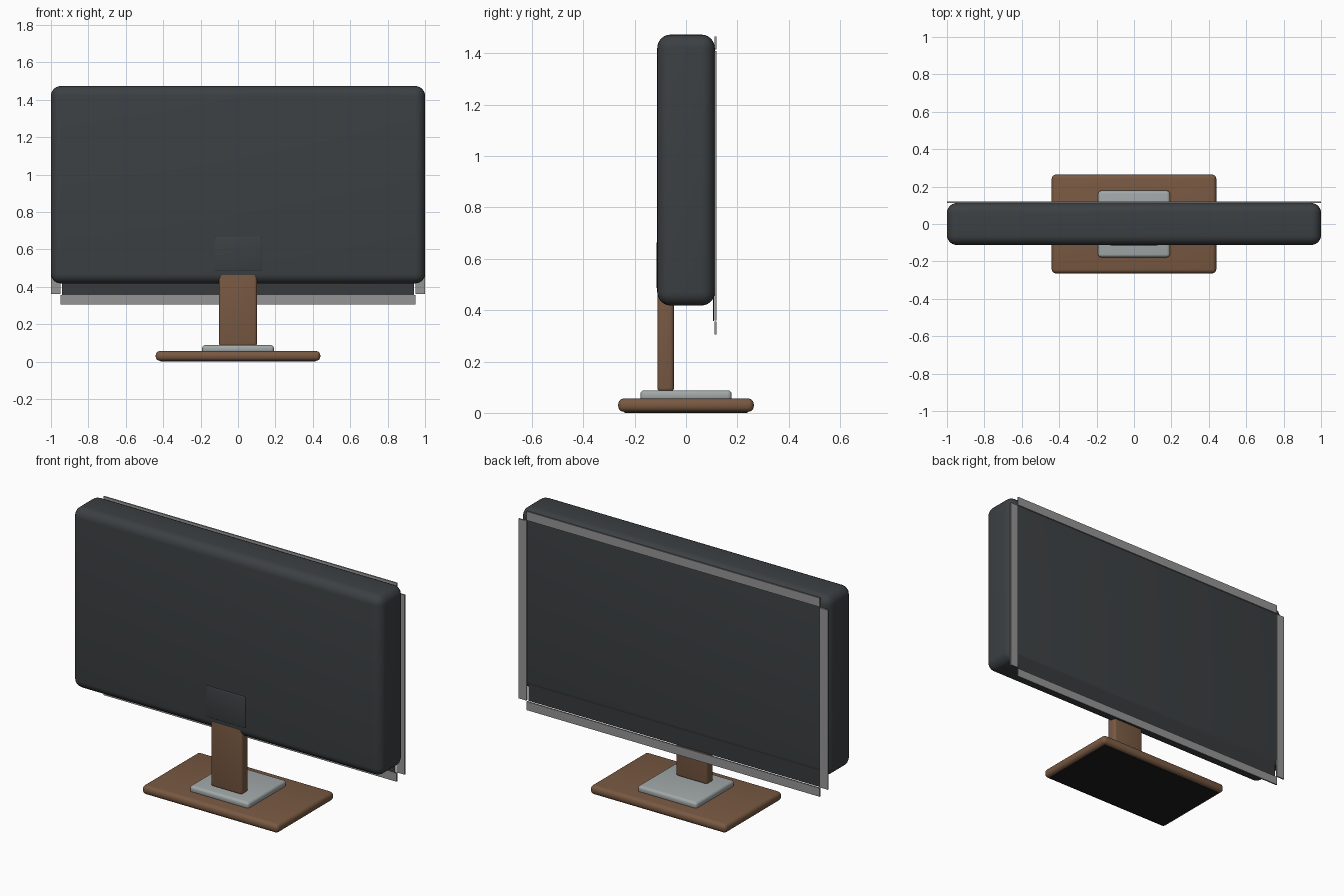
import bpy, math

if "Cube" in bpy.data.objects:
    bpy.data.objects.remove(bpy.data.objects["Cube"])


def material(name, rgb):
    m = bpy.data.materials.new(name)
    m.diffuse_color = (*rgb, 1)
    m.use_nodes = True
    m.node_tree.nodes["Principled BSDF"].inputs["Base Color"].default_value = m.diffuse_color
    return m


DARK = material("dark_plastic", (0.045, 0.051, 0.055))
SCREEN = material("screen_dark", (0.04, 0.042, 0.046))
BLACK = material("black_rubber", (0.012, 0.013, 0.014))
WOOD = material("brown", (0.19, 0.10, 0.055))
METAL = material("light_metal", (0.36, 0.39, 0.39))
TRIM = material("trim_grey", (0.3, 0.3, 0.3))


def box(name, x, y, z, mat, bevel=0.0, segments=4):
    """Box spanning the given (min, max) ranges, optionally rounded."""
    spans = (x, y, z)
    bpy.ops.mesh.primitive_cube_add(size=1, location=[(a + b) / 2 for a, b in spans])
    o = bpy.context.object
    o.name = name
    o.scale = [b - a for a, b in spans]
    bpy.ops.object.transform_apply(location=False, rotation=False, scale=True)
    o.data.materials.append(mat)
    if bevel:
        mod = o.modifiers.new("round", "BEVEL")
        mod.width = bevel
        mod.segments = segments
        bpy.ops.object.modifier_apply(modifier="round")
        bpy.ops.object.shade_smooth_by_angle(angle=math.radians(35))
    return o


# Stand: foot with rubber pad, metal plate and column
box("base_pad", (-0.415, 0.415), (-0.24, 0.24), (0, 0.008), BLACK)
box("base", (-0.44, 0.44), (-0.264, 0.264), (0.004, 0.056), WOOD, 0.022)
box("base_plate", (-0.192, 0.192), (-0.178, 0.178), (0.045, 0.088), METAL, 0.016)
box("column", (-0.102, 0.102), (-0.111, -0.047), (0.082, 0.56), WOOD, 0.015)

# Housing with a shallow mounting plate on the front face
box("housing", (-1, 1), (-0.112, 0.112), (0.418, 1.473), DARK, 0.052, 6)
box("mount_plate", (-0.13, 0.13), (-0.115, -0.05), (0.48, 0.67), DARK, 0.01, 3)

# Screen panel, slightly sunk into the housing
box("screen", (-0.942, 0.942), (0.106, 0.109), (0.357, 1.412), SCREEN)

# Trim strips around the screen
Y = (0.111, 0.119)
box("trim_top", (-0.948, 0.948), Y, (1.414, 1.466), TRIM)
box("trim_bottom", (-0.948, 0.948), Y, (0.305, 0.355), TRIM)
for side, s in (("left", -1), ("right", 1)):
    box("trim_" + side, tuple(sorted((s * 0.948, s))), Y, (0.36, 1.41), TRIM)
